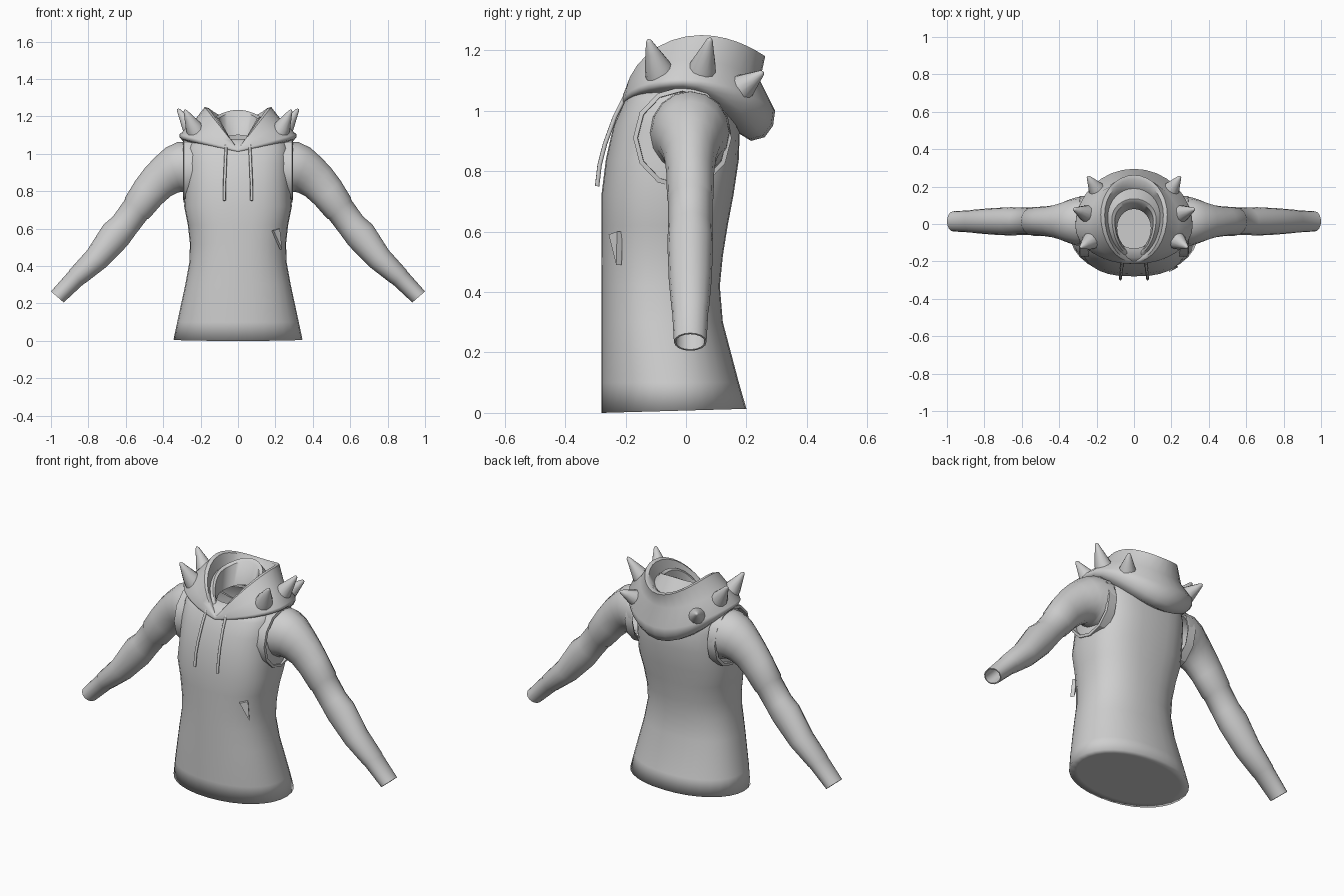
import bpy, bmesh
from math import sin, cos, pi, copysign, radians
from mathutils import Vector

if "Cube" in bpy.data.objects:
    bpy.data.objects.remove(bpy.data.objects["Cube"])

grey = bpy.data.materials.new("plain grey cloth")
grey.use_nodes = True
grey.diffuse_color = (0.62, 0.62, 0.62, 1)
grey.node_tree.nodes["Principled BSDF"].inputs["Base Color"].default_value = (0.62, 0.62, 0.62, 1)


def loft(name, loops, cap_start=False, cap_end=False, angle=None):
    """Skin a list of equal closed loops; angle limits the smoothing."""
    bm = bmesh.new()
    rings = [[bm.verts.new(p) for p in loop] for loop in loops]
    n = len(rings[0])
    for a, b in zip(rings, rings[1:]):
        for i in range(n):
            j = (i + 1) % n
            bm.faces.new((a[i], a[j], b[j], b[i]))
    if cap_start:
        bm.faces.new(rings[0])
    if cap_end:
        bm.faces.new(rings[-1])
    bmesh.ops.recalc_face_normals(bm, faces=bm.faces)
    mesh = bpy.data.meshes.new(name)
    bm.to_mesh(mesh)
    bm.free()
    mesh.materials.append(grey)
    obj = bpy.data.objects.new(name, mesh)
    bpy.context.collection.objects.link(obj)
    mesh.shade_smooth()
    if angle is not None:
        bpy.ops.object.select_all(action='DESELECT')
        obj.select_set(True)
        bpy.context.view_layer.objects.active = obj
        bpy.ops.object.shade_smooth_by_angle(angle=radians(angle))


# Torso: height, half width, front y, back y, squareness
def torso_loop(z, w, front, back, power, n=32):
    loop = []
    for i in range(n):
        a = 2 * pi * i / n
        c, s = cos(a), sin(a)
        mid = (front + back) / 2
        x = w * copysign(abs(c) ** (2 / power), c)
        y = mid + (back - front) / 2 * copysign(abs(s) ** (2 / power), s)
        tilt = 0.028 * (y + .28) if z == 0 else 0
        loop.append((x, y, z + tilt))
    return loop


torso = [
    (0, .3, -.24, .16, 2.1),
    (0, .345, -.28, .2, 2.1), (.1, .325, -.28, .175, 2.2),
    (.3, .282, -.28, .122, 2.3), (.42, .26, -.28, .112, 2.3),
    (.52, .257, -.28, .122, 2.4), (.62, .268, -.28, .138, 2.5),
    (.72, .288, -.28, .157, 2.6), (.84, .28, -.265, .175, 2.7),
    (.95, .277, -.24, .178, 2.8), (1.03, .273, -.205, .155, 2.8),
    (1.07, .25, -.18, .13, 2.6), (1.08, .12, -.13, .08, 2)]
loft("torso", [torso_loop(*t) for t in torso], cap_start=True)


# Hood: each loop is set by its front, side and back points
def hood_loop(front, side, back, n=32):
    fy, fz = front
    sx, sy, sz = side
    by, bz = back
    loop = []
    for i in range(n):
        a = 2 * pi * i / n
        s, c = sin(a), cos(a)
        if c > 0:
            y, z = sy + (fy - sy) * c, sz + (fz - sz) * (1 - abs(s))
        else:
            y, z = sy - (by - sy) * c, sz + (bz - sz) * c * c
        loop.append((sx * s, y, z))
    return loop


hood = [
    ((-.18, 1.0), (.26, -.01, 1.06), (.15, .94)),
    ((-.21, 1.01), (.305, -.01, 1.08), (.215, .9)),
    ((-.213, 1.012), (.311, -.01, 1.087), (.26, .912)),
    ((-.215, 1.016), (.314, -.01, 1.095), (.288, .95)),
    ((-.215, 1.02), (.312, -.01, 1.105), (.295, 1.0)),
    ((-.212, 1.025), (.24, .01, 1.17), (.245, 1.1)),
    ((-.205, 1.025), (.178, .05, 1.25), (.262, 1.18)),
    ((-.195, 1.025), (.157, .05, 1.245), (.238, 1.182)),
    ((-.18, 1.02), (.14, .04, 1.18), (.19, 1.15)),
    ((-.17, 1.015), (.118, .03, 1.2), (.135, 1.235)),
    ((-.16, 1.01), (.103, .02, 1.19), (.115, 1.225)),
    ((-.14, 1.0), (.09, -.02, 1.08), (.08, 1.1))]
loft("hood", [hood_loop(*h) for h in hood], angle=50)


# Sleeves: centre x, centre z, radius in the arm plane, half depth, tilt of the section
sleeve = [
    (.25, .925, .14, .135, 0), (.31, .93, .134, .128, .1),
    (.345, .915, .125, .117, .35), (.385, .885, .112, .1, .6),
    (.43, .848, .102, .086, .75), (.48, .792, .094, .079, .83),
    (.54, .71, .085, .077, .86), (.546, .702, .079, .073, .86),
    (.61, .615, .077, .073, .86), (.655, .566, .085, .076, .86),
    (.755, .44, .068, .071, .86), (.86, .343, .055, .062, .86),
    (.865, .338, .052, .06, .86), (.966, .235, .045, .054, .86),
    (.966, .235, .039, .048, .86), (.88, .326, .036, .045, .86)]


def sleeve_loop(side, x, z, r, depth, tilt, n=16):
    loop = []
    for i in range(n):
        a = 2 * pi * i / n
        up = r * cos(a)
        loop.append((side * (x + up * sin(tilt)), 0.014 + depth * sin(a), z + up * cos(tilt)))
    return loop


# Armhole seam band
def band_loop(side, x, scale, n=12):
    return [(side * x, -.012 + .163 * scale * sin(2 * pi * i / n),
             .91 + .17 * scale * cos(2 * pi * i / n)) for i in range(n)]


# Spikes: base and tip
spikes = [
    ((.225, -.085, 1.12), (.285, -.125, 1.235)),
    ((.24, .05, 1.12), (.322, .08, 1.24)),
    ((.19, .17, 1.065), (.247, .255, 1.128))]


def spike(name, base, tip, width=1):
    base, tip = Vector(base), Vector(tip)
    turn = (tip - base).to_track_quat('Z', 'Y')
    length = (tip - base).length
    profile = [(.05, 0), (.043, .25), (.024, .65), (.01, .95), (.004, 1)]
    loops = [[base + turn @ Vector((width * r * cos(k * pi / 6), width * r * sin(k * pi / 6), h * length))
              for k in range(12)] for r, h in profile]
    loft(name, loops, True, True, 60)


# Drawstrings
def drawstring(name, side):
    curve = bpy.data.curves.new(name, 'CURVE')
    curve.dimensions = '3D'
    curve.bevel_depth = .008
    curve.bevel_resolution = 1
    curve.use_fill_caps = True
    line = curve.splines.new('POLY')
    path = [(.063, -.2, 1.05), (.066, -.235, .98), (.07, -.268, .89),
            (.073, -.286, .82), (.073, -.294, .75)]
    line.points.add(len(path) - 1)
    for point, (x, y, z) in zip(line.points, path):
        point.co = (side * x, y, z, 1)
    curve.materials.append(grey)
    bpy.context.collection.objects.link(bpy.data.objects.new(name, curve))


for label, side in (("left", 1), ("right", -1)):
    loft(label + "_sleeve", [sleeve_loop(side, *s) for s in sleeve], cap_end=True, angle=40)
    loft(label + "_armhole_band", [band_loop(side, x, s) for x, s in
                                   ((.24, 1), (.29, 1), (.293, .91), (.25, .9))], angle=30)
    drawstring(label + "_drawstring", side)
    for number, (base, tip) in enumerate(spikes, 1):
        spike(f"{label}_spike_{number}", [base[0] * side, *base[1:]], [tip[0] * side, *tip[1:]])

# Pocket zip tag and slider on the left side
tag = [(.178, -.238, .59), (.212, -.21, .6), (.224, -.213, .49)]
loft("zip_tag", [tag, [(x + .012, y - .018, z) for x, y, z in tag]], True, True, 20)
spike("zip_slider", (.2, -.215, .59), (.205, -.225, .612), .2)
